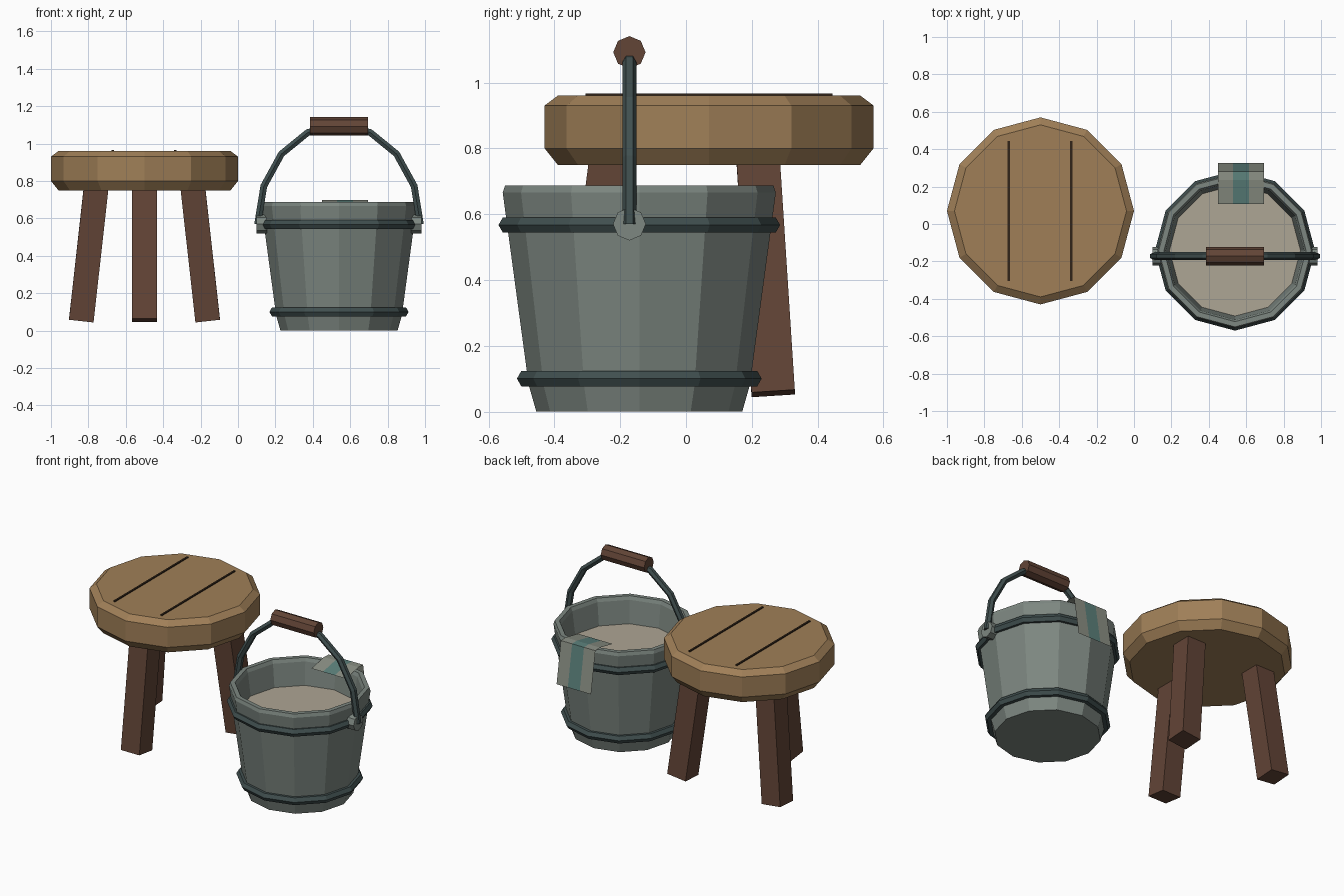
import bpy, bmesh
from math import sin, cos, pi, radians
from mathutils import Vector

if "Cube" in bpy.data.objects:
    bpy.data.objects.remove(bpy.data.objects["Cube"])


def material(name, rgb):
    m = bpy.data.materials.new(name)
    m.diffuse_color = [(c / 255) ** 2.2 for c in rgb] + [1]
    m.use_nodes = True
    m.node_tree.nodes["Principled BSDF"].inputs["Base Color"].default_value = m.diffuse_color
    return m


SEAT = material("seat_wood", (158, 126, 88))
LEG = material("dark_wood", (98, 70, 57))
SEAM = material("seam", (52, 40, 30))
PAIL = material("grey_staves", (124, 134, 128))
IRON = material("iron", (66, 80, 80))
LIQUID = material("liquid", (172, 164, 147))
CLOTH = material("cloth", (138, 143, 132))
STRIPE = material("cloth_stripe", (92, 128, 123))


def make(name, verts, faces, mats, loc=(0, 0, 0), indices=None, solid=True):
    me = bpy.data.meshes.new(name)
    me.from_pydata(verts, [], faces)
    for m in mats:
        me.materials.append(m)
    if indices:
        me.polygons.foreach_set("material_index", indices)
    if solid:
        bm = bmesh.new()
        bm.from_mesh(me)
        bmesh.ops.recalc_face_normals(bm, faces=bm.faces)
        bm.to_mesh(me)
        bm.free()
    ob = bpy.data.objects.new(name, me)
    ob.location = loc
    bpy.context.collection.objects.link(ob)
    return ob


def loft(name, rings, mat, loc=(0, 0, 0), loop=False):
    """Skin a list of equal-sized rings; cap the ends unless looped."""
    n, k = len(rings[0]), len(rings)
    faces = []
    for i in range(k if loop else k - 1):
        a, b = i * n, (i + 1) % k * n
        faces += [(a + j, a + (j + 1) % n, b + (j + 1) % n, b + j) for j in range(n)]
    if not loop:
        faces += [tuple(range(n)), tuple(range((k - 1) * n, k * n))]
    return make(name, [v for r in rings for v in r], faces, [mat], loc)


def lathe(name, profile, mat, loc, loop=False, n=12):
    rings = [[(r * cos(2 * pi * j / n), r * sin(2 * pi * j / n), z) for j in range(n)]
             for r, z in profile]
    return loft(name, rings, mat, loc, loop)


def rod_x(name, x0, x1, r, mat, loc, n=8):
    rings = [[(x, r * cos(2 * pi * j / n), r * sin(2 * pi * j / n)) for j in range(n)]
             for x in (x0, x1)]
    return loft(name, rings, mat, loc)


def box(name, size, loc, mat):
    x, y, z = (s / 2 for s in size)
    rings = [[(-x, -y, h), (x, -y, h), (x, y, h), (-x, y, h)] for h in (-z, z)]
    return loft(name, rings, mat, loc)


# Stool seat and its plank seams
sx, sy = -0.5, 0.07
lathe("seat", [(0.46, 0.75), (0.5, 0.80), (0.5, 0.93), (0.46, 0.96)], SEAT, (sx, sy, 0))
for side, x in (("left", -0.67), ("right", -0.335)):
    box(side + "_seat_seam", (0.012, 0.75, 0.012), (x, sy, 0.96), SEAM)

# Three splayed square legs
for name, ang in (("front_leg", -90), ("back_right_leg", 30), ("back_left_leg", 150)):
    d = Vector((cos(radians(ang)), sin(radians(ang)), 0))
    low = Vector((sx, sy, 0.055)) + d * 0.39
    top = Vector((sx, sy, 0.80)) + d * 0.294
    leg = box(name, (0.132, 0.132, (top - low).length), (low + top) / 2, LEG)
    leg.rotation_mode = 'QUATERNION'
    leg.rotation_quaternion = Vector((0, 0, 1)).rotation_difference(top - low)

# Bucket body, open at the top, with its contents
bx, by = 0.54, -0.142
lathe("bucket_body", [(0.313, 0), (0.336, 0.08), (0.415, 0.665), (0.408, 0.687),
                      (0.380, 0.687), (0.370, 0.665), (0.285, 0.04)], PAIL, (bx, by, 0))
lathe("bucket_contents", [(0.345, 0.50), (0.354, 0.52)], LIQUID, (bx, by, 0))

# Hexagonal-section hoops
for name, r, z in (("lower_hoop", 0.345, 0.10), ("upper_hoop", 0.401, 0.567)):
    lathe(name, [(r + 0.027 * cos(k * pi / 3), z + 0.027 * sin(k * pi / 3))
                 for k in range(6)], IRON, (bx, by, 0), loop=True)

# Handle: side ears, bent bail and wooden grip
hy = -0.172
for side, s in (("left", -1), ("right", 1)):
    rod_x(side + "_ear", s * 0.385, s * 0.44, 0.05, PAIL, (bx, hy, 0.57))
rings = []
for i in range(9):
    t = pi * i / 8
    p = Vector((0.435 * cos(t), 0, 0.53 * sin(t)))
    out = Vector((cos(t) / 0.435, 0, sin(t) / 0.53)).normalized()
    rings.append([p + 0.021 * (Vector((0, cos(k * pi / 3), 0)) + out * sin(k * pi / 3))
                  for k in range(6)])
loft("bail", rings, IRON, (bx, hy, 0.57))
rod_x("grip", -0.155, 0.155, 0.049, LEG, (bx, hy, 1.092))

# Striped cloth draped over the back rim (single sheet)
path = [(0.107, 0.672), (0.235, 0.697), (0.282, 0.695), (0.326, 0.43)]
cols = [0.449, 0.53, 0.615, 0.695]
verts = [(x, y, z) for y, z in path for x in cols]
faces = [(4 * i + j, 4 * i + j + 1, 4 * i + j + 5, 4 * i + j + 4)
         for i in range(3) for j in range(3)]
make("cloth", verts, faces, [CLOTH, STRIPE], indices=[0, 1, 0] * 3, solid=False)
